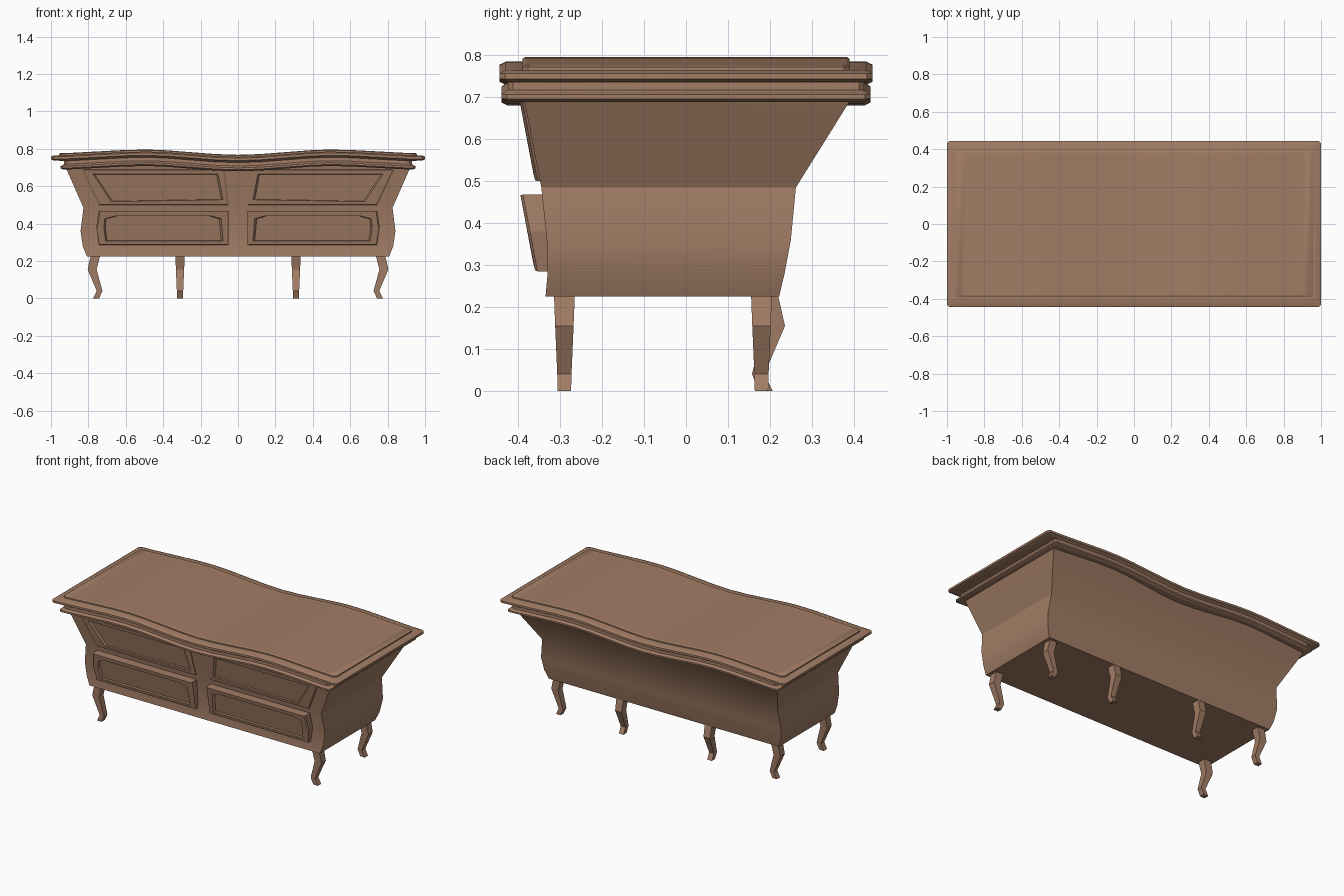
import bpy, bmesh, math

if "Cube" in bpy.data.objects:
    bpy.data.objects.remove(bpy.data.objects["Cube"])

wood = bpy.data.materials.new("brown_wood")
wood.diffuse_color = (0.36, 0.205, 0.13, 1)
wood.use_nodes = True
wood.node_tree.nodes["Principled BSDF"].inputs["Base Color"].default_value = wood.diffuse_color


def make(name, verts, faces, smooth=True):
    me = bpy.data.meshes.new(name)
    me.from_pydata(verts, [], faces)
    bm = bmesh.new()
    bm.from_mesh(me)
    bmesh.ops.recalc_face_normals(bm, faces=bm.faces)
    bm.to_mesh(me)
    bm.free()
    me.materials.append(wood)
    ob = bpy.data.objects.new(name, me)
    bpy.context.collection.objects.link(ob)
    if smooth:
        bpy.ops.object.select_all(action='DESELECT')
        ob.select_set(True)
        bpy.context.view_layer.objects.active = ob
        bpy.ops.object.shade_smooth_by_angle(angle=math.radians(28))
    return ob


def loft(rings, caps=True):
    """Join equal-length rings of points with quads."""
    n = len(rings[0])
    verts = [p for r in rings for p in r]
    faces = [(k * n + i, k * n + (i + 1) % n, (k + 1) * n + (i + 1) % n, (k + 1) * n + i)
             for k in range(len(rings) - 1) for i in range(n)]
    if caps:
        faces += [tuple(range(n)), tuple(range(len(verts) - n, len(verts)))]
    return verts, faces


# Wavy top: height offset along x
WAVE = [(0, 0), (.12, .004), (.25, .014), (.38, .024), (.48, .028),
        (.6, .026), (.75, .018), (.9, .010), (1, .007)]


def wave(x):
    x = min(abs(x), 1)
    for (x0, w0), (x1, w1) in zip(WAVE, WAVE[1:]):
        if x <= x1:
            return w0 + (w1 - w0) * (x - x0) / (x1 - x0)


INNER = [s for s, _ in WAVE if s < .91]
INNER = [-s for s in reversed(INNER[1:])] + INNER


def wavy_ring(hx, hy, z, c=.013):
    xs = [-hx + c] + INNER + [hx - c]
    pts = [(x, -hy) for x in xs] + [(hx, -hy + c), (hx, hy - c)]
    pts += [(x, hy) for x in reversed(xs)] + [(-hx, hy - c), (-hx, -hy + c)]
    return [(x, y, z + wave(x)) for x, y in pts]


def wavy_slab(name, profile):
    verts, faces = loft([wavy_ring(*p) for p in profile], caps=False)
    n = len(INNER) + 2
    cap = [(i, i + 1, 2 * n - i, 2 * n + 1 - i) for i in range(n - 1)]
    cap += [(n - 1, n, n + 1, n + 2), (2 * n + 1, 2 * n + 2, 2 * n + 3, 0)]
    last = len(verts) - (2 * n + 4)
    faces += cap + [tuple(last + i for i in f) for f in cap]
    make(name, verts, faces)


wavy_slab("tabletop", [(.93, .425, .726), (.985, .43, .73), (1, .445, .737), (1, .445, .75),
                       (.985, .43, .757), (.957, .39, .757), (.957, .39, .764), (.95, .383, .768)])
wavy_slab("lower_moulding", [(.935, .425, .68), (.95, .44, .688), (.95, .44, .698),
                             (.93, .425, .708), (.93, .425, .73)])

# Flared body: z, half width, front y, back y
BODY = [(.225, .808, -.335, .222), (.28, .83, -.33, .235), (.36, .842, -.332, .25),
        (.485, .826, -.345, .262), (.69, .917, -.385, .39), (.715, .928, -.39, .405)]
make("body", *loft([[(-h, f, z), (h, f, z), (h, b, z), (-h, b, z)] for z, h, f, b in BODY]))


# Drawer fronts with a sunken panel, leaning outwards
def drawer(name, outer, inner, y0, z0, depth):
    for side, sx in (("left", -1), ("right", 1)):
        cx = sum(p[0] for p in outer) / len(outer)
        cz = sum(p[1] for p in outer) / len(outer)

        def ring(pts, off, s=1.0, back=None):
            return [(sx * (cx + (x - cx) * s),
                     back if back is not None else y0 - .19 * (z - z0) + off,
                     cz + (z - cz) * s) for x, z in pts]
        rings = [ring(outer, 0, back=-.31), ring(outer, .006), ring(outer, 0, .975),
                 ring(inner, 0, 1.03), ring(inner, depth)]
        make(f"{side}_{name}", *loft(rings), smooth=False)


drawer("upper_drawer",
       [(.835, .69), (.07, .69), (.05, .5), (.745, .5)],
       [(.765, .662), (.115, .662), (.09, .53), (.67, .52)], -.361, .505, .010)
drawer("lower_drawer",
       [(.745, .468), (.6, .468), (.2, .468), (.05, .468), (.05, .285), (.742, .285), (.758, .38)],
       [(.705, .425), (.65, .44), (.15, .44), (.10, .425), (.09, .31), (.70, .31), (.71, .38)],
       -.36, .285, .012)

# Bent legs: z, outward offset, half size along the bend, half size across
LEG = [(.235, -.002, .025, .025), (.155, .017, .024, .022),
       (.04, -.023, .015, .017), (0, -.004, .016, .016)]


def leg(name, x, y, dx, dy):
    rings = []
    for z, off, a, c in LEG:
        hx, hy = (a, c) if dx else (c, a)
        px, py = x + dx * off, y + dy * off
        rings.append([(px - hx, py - hy, z), (px + hx, py - hy, z),
                      (px + hx, py + hy, z), (px - hx, py + hy, z)])
    make(name, *loft(rings), smooth=False)


for side, s in (("left", -1), ("right", 1)):
    leg(f"{side}_front_leg", s * .763, -.29, s, 0)
    leg(f"{side}_back_leg", s * .763, .18, s, 0)
    leg(f"{side}_middle_back_leg", s * .31, .195, 0, 1)
